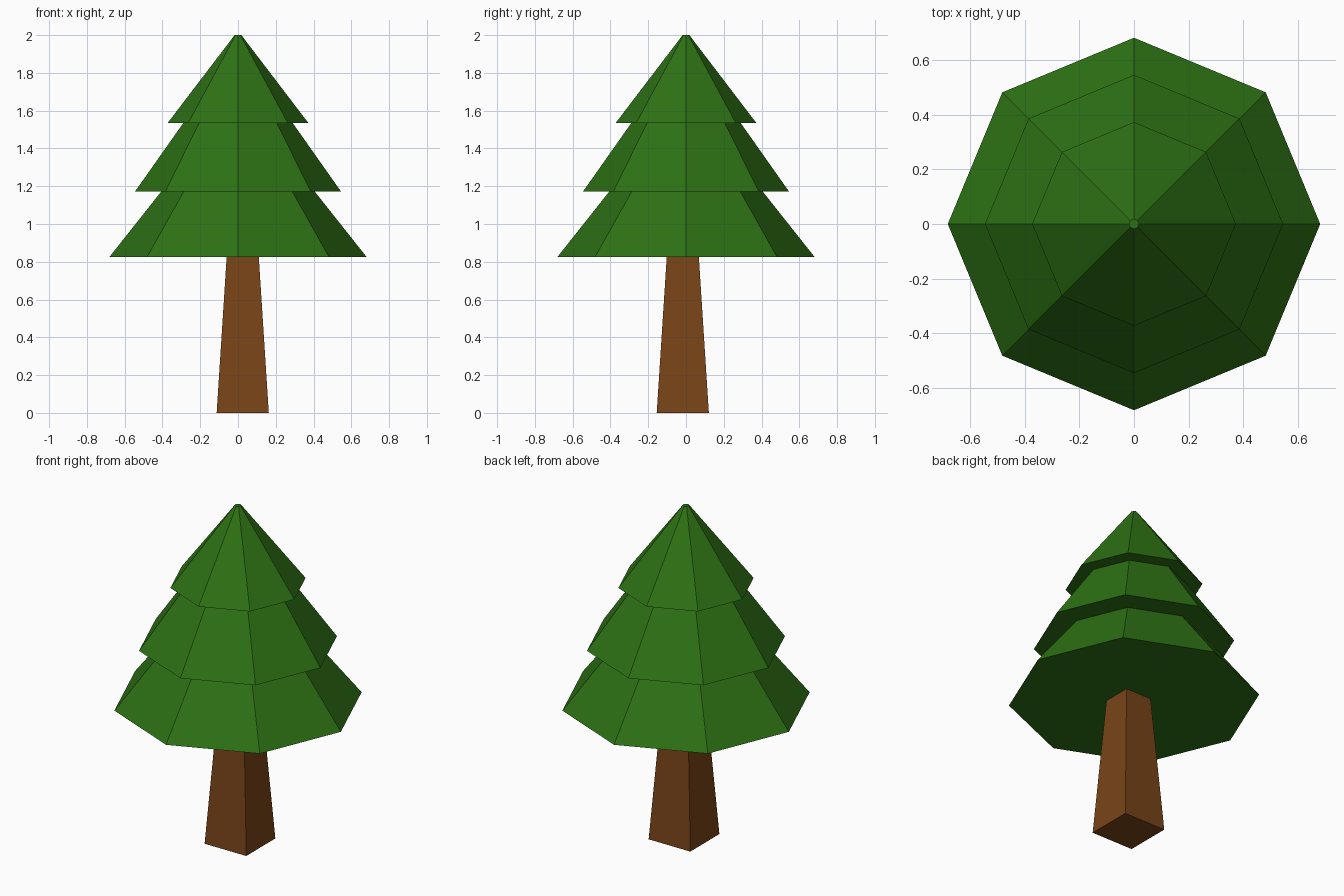
import bpy, bmesh
from math import cos, sin, pi

if "Cube" in bpy.data.objects:
    bpy.data.objects.remove(bpy.data.objects["Cube"])


def material(name, color):
    mat = bpy.data.materials.new(name)
    mat.diffuse_color = (*color, 1)
    mat.use_nodes = True
    mat.node_tree.nodes["Principled BSDF"].inputs["Base Color"].default_value = mat.diffuse_color
    return mat


def lathe(name, profile, sides, turn, mat, center=(0, 0)):
    """Closed faceted solid from a (radius, height) profile, bottom to top."""
    bm = bmesh.new()
    rings = []
    for r, z in profile:
        angles = [turn + 2 * pi * i / sides for i in range(sides)]
        rings.append([bm.verts.new((r * cos(a), r * sin(a), z)) for a in angles])
    for low, high in zip(rings, rings[1:]):
        for i in range(sides):
            j = (i + 1) % sides
            bm.faces.new((low[i], low[j], high[j], high[i]))
    bm.faces.new(rings[0][::-1])
    bm.faces.new(rings[-1])
    mesh = bpy.data.meshes.new(name)
    bm.to_mesh(mesh)
    bm.free()
    mesh.materials.append(mat)
    obj = bpy.data.objects.new(name, mesh)
    obj.location = (*center, 0)
    bpy.context.collection.objects.link(obj)
    return obj


green = material("needle_green", (0.026, 0.165, 0.007))
brown = material("bark_brown", (0.19, 0.058, 0.009))

# Foliage: three stepped octagonal tiers with flat undersides
lathe("foliage", [(0.682, 0.824), (0.407, 1.171), (0.546, 1.171),
                  (0.29, 1.534), (0.373, 1.534), (0.018, 2.0)], 8, 0, green)

# Trunk: tapered square post, slightly off centre
root2 = 2 ** 0.5
lathe("trunk", [(0.138 * root2, 0), (0.085 * root2, 0.826)], 4, pi / 4, brown,
      (0.025, -0.017))
